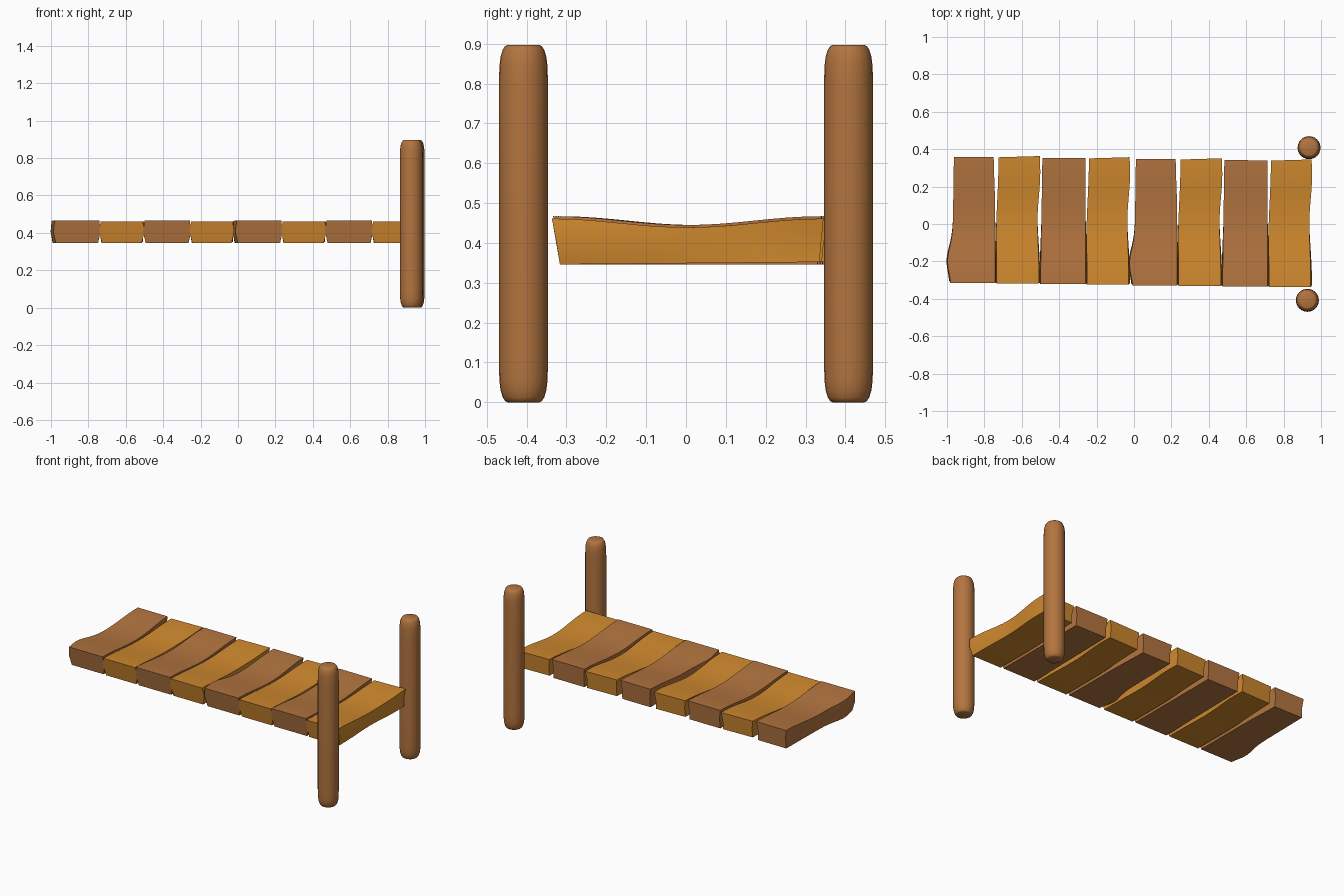
import bpy, bmesh, math

cube = bpy.data.objects.get("Cube")
if cube:
    bpy.data.objects.remove(cube, do_unlink=True)


def material(name, rgb):
    m = bpy.data.materials.new(name)
    m.use_nodes = True
    col = (*rgb, 1)
    m.diffuse_color = col
    m.node_tree.nodes["Principled BSDF"].inputs["Base Color"].default_value = col
    return m


brown = material("brown wood", (0.45, 0.176, 0.05))
honey = material("honey wood", (0.63, 0.25, 0.027))


def finish(name, bm, mat, angle):
    bmesh.ops.recalc_face_normals(bm, faces=bm.faces)
    mesh = bpy.data.meshes.new(name)
    bm.to_mesh(mesh)
    bm.free()
    ob = bpy.data.objects.new(name, mesh)
    bpy.context.collection.objects.link(ob)
    mesh.materials.append(mat)
    bpy.ops.object.select_all(action='DESELECT')
    ob.select_set(True)
    bpy.context.view_layer.objects.active = ob
    bpy.ops.object.shade_smooth_by_angle(angle=math.radians(angle))
    return ob


def loft(name, rings, mat, angle):
    """Skin a list of closed rings and cap both ends."""
    bm = bmesh.new()
    rows = [[bm.verts.new(p) for p in ring] for ring in rings]
    n = len(rows[0])
    for a, b in zip(rows, rows[1:]):
        for i in range(n):
            j = (i + 1) % n
            bm.faces.new((a[i], a[j], b[j], b[i]))
    bm.faces.new(rows[0])
    bm.faces.new(rows[-1])
    return finish(name, bm, mat, angle)


def bump(v, centre, width):
    return math.exp(-((v - centre) / width) ** 2)


def plank(name, x0, x1, drift, kind, mat):
    """Six-sided board with a worn, sagging top and uneven long edges."""
    is_honey = mat is honey
    top_z = 0.461 if is_honey else 0.467
    rings = []
    steps = 16
    for k in range(steps + 1):
        v = -1 + 2 * k / steps
        sag = 0.022 * (0.5 + 0.5 * math.cos(math.pi * v))
        left, right = x0 + 0.005 * v, x1
        if kind == 0:
            left -= 0.026 * bump(v, -0.65, 0.3)
            right -= 0.008 * bump(v, 1, 0.5)
        elif is_honey:
            left -= 0.008 * bump(v, -0.1, 0.6)
            right += 0.008 * (bump(v, 0.7, 0.4) - bump(v, 0, 0.5))
        bulge = -0.008 * v
        mid = 0.408 - 0.008 * bump(v, 0, 0.6)
        bottom = 0.349 + (0.003 * v if is_honey else -0.003)

        def y_at(x, inset):
            tilt = 0.03 * (x - x0) if is_honey else -0.005 * (x - x0)
            half = 0.3375 - (inset if v < 0 else inset * 0.5)
            return 0.022 + drift + v * half + tilt * (0.5 + 0.5 * v)

        section = [(left, top_z - sag, 0), (left - bulge, mid, 0.01),
                   (left + 0.006, bottom, 0.02), (right - 0.006, bottom, 0.02),
                   (right + bulge, mid, 0.01), (right, top_z - sag, 0)]
        rings.append([(x, y_at(x, ins), z) for x, z, ins in section])
    return loft(name, rings, mat, 30)


# Deck: eight alternating planks in a repeating group of four
group = [(-0.968, -0.742), (-0.728, -0.508), (-0.495, -0.258), (-0.245, -0.028)]
for i in range(8):
    x0, x1 = group[i % 4]
    shift = 0.973 * (i // 4)
    plank(f"plank_{i + 1}", x0 + shift, x1 + shift, -0.003 * i, i % 4,
          honey if i % 2 else brown)

# Posts: round poles with softened ends
half_profile = [(0.0, 0.040), (0.003, 0.046), (0.012, 0.052), (0.03, 0.0575),
                (0.055, 0.0605), (0.1, 0.0615)]
height = 0.897
profile = half_profile + [(height - z, r) for z, r in reversed(half_profile)]
for name, cx, cy in (("front_post", 0.927, -0.408), ("back_post", 0.936, 0.408)):
    rings = [[(cx + r * math.cos(2 * math.pi * s / 24),
               cy + r * math.sin(2 * math.pi * s / 24), z) for s in range(24)]
             for z, r in profile]
    loft(name, rings, brown, 60)
